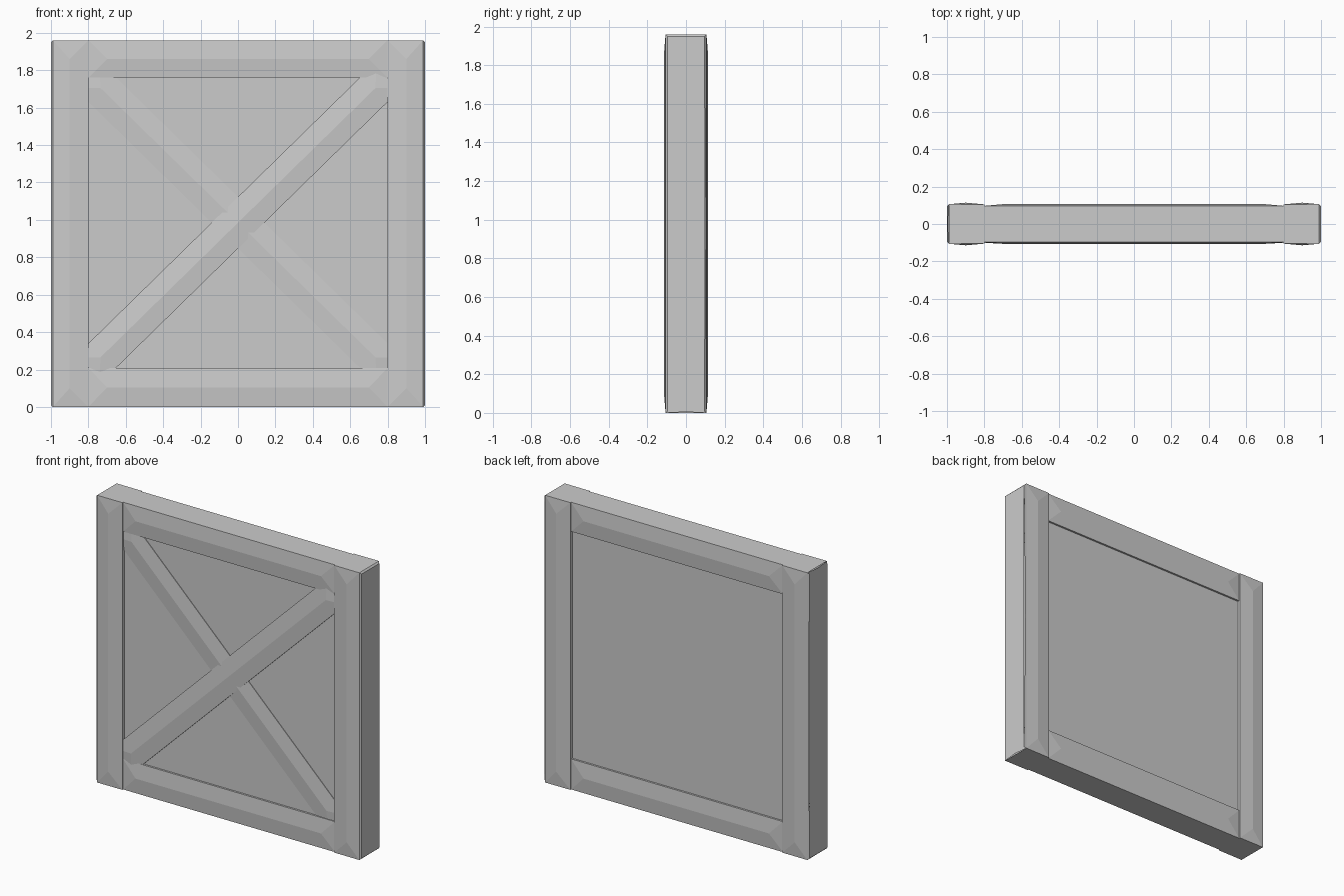
import bpy, bmesh, math
from mathutils import Matrix

if "Cube" in bpy.data.objects:
    bpy.data.objects.remove(bpy.data.objects["Cube"])

H = 1.96      # overall height
W = 0.2       # board width


def plank(name, length, front, back, width=W, hip=0.1, chamfer_side=0):
    """Board along local X, with a hipped ridge; front/back = (edge depth, ridge depth)."""
    bm = bmesh.new()
    l, w = length / 2, width / 2
    rings = []
    for sign, (edge, ridge) in ((-1, front), (1, back)):
        a, b, c, d = [bm.verts.new((x, sign * edge, z))
                      for x, z in ((-l, -w), (l, -w), (l, w), (-l, w))]
        r0 = bm.verts.new((-l + hip, sign * ridge, 0))
        r1 = bm.verts.new((l - hip, sign * ridge, 0))
        for f in ((a, b, r1, r0), (b, c, r1), (c, d, r0, r1), (d, a, r0)):
            bm.faces.new(f)
        rings.append((a, b, c, d))
    f, k = rings
    for i in range(4):
        j = (i + 1) % 4
        bm.faces.new((f[i], k[i], k[j], f[j]))
    # small chamfer on the corners of one long side
    if chamfer_side:
        edges = [e for e in bm.edges
                 if all(abs(abs(v.co.x) - l) < 1e-5 and abs(v.co.z - chamfer_side * w) < 1e-5
                        for v in e.verts)]
        bmesh.ops.bevel(bm, geom=edges, offset=0.01, segments=1, affect='EDGES')
    bmesh.ops.recalc_face_normals(bm, faces=bm.faces[:])
    me = bpy.data.meshes.new(name)
    bm.to_mesh(me)
    bm.free()
    ob = bpy.data.objects.new(name, me)
    bpy.context.collection.objects.link(ob)
    return ob


def place(ob, x, z, angle):
    # a negative turn about Y raises local X towards +Z
    ob.matrix_world = Matrix.Translation((x, 0, z)) @ Matrix.Rotation(-angle, 4, 'Y')


# Upright stiles at both sides
stile = (0.105, 0.114)
for side, label in ((-1, "left"), (1, "right")):
    ob = plank(label + "_stile", H, stile, stile, chamfer_side=-side)
    place(ob, side * 0.9, H / 2, math.pi / 2)

# Top and bottom rails between the stiles
rail = (0.097, 0.106)
for z, label in ((0.104, "bottom"), (H - 0.1, "top")):
    ob = plank(label + "_rail", 1.6, rail, rail, width=0.208 if z < 1 else W)
    place(ob, 0, z, 0)

# Crossed braces on the front only, one lying over the other
tilt = math.atan2(1.42, 1.45)
for label, s, front in (("upper", 1, (0.095, 0.104)), ("lower", -1, (0.088, 0.097))):
    ob = plank(label + "_brace", 2.26, front, (0.0, 0.0), width=0.197)
    place(ob, 0, 0.985, s * tilt)

# Infill panel
bpy.ops.mesh.primitive_cube_add(size=1, location=(0, 0, H / 2))
panel = bpy.context.object
panel.name = "infill_panel"
panel.scale = (1.64, 0.168, 1.64)
